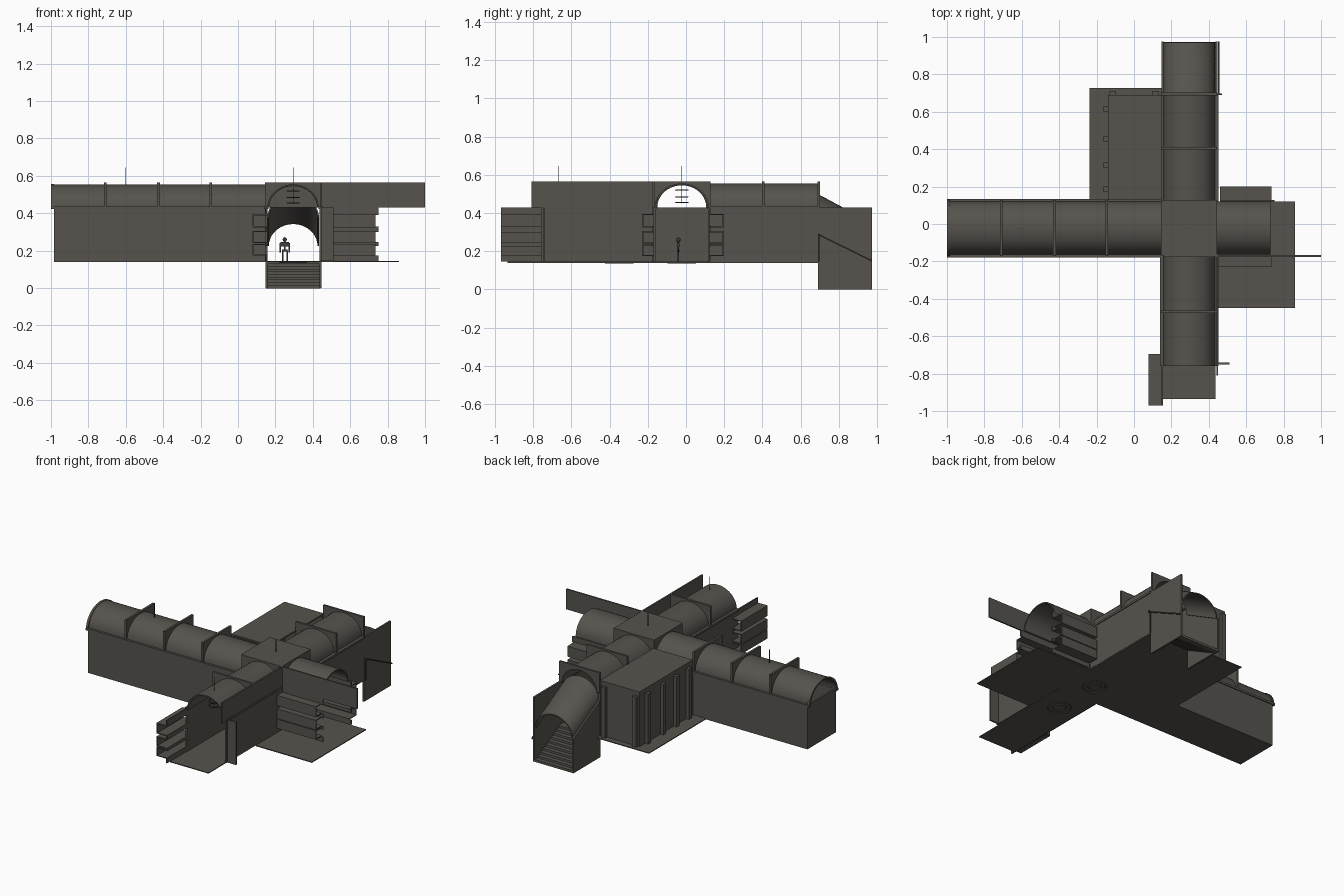
import bpy
from math import cos, sin, pi

cube = bpy.data.objects.get("Cube")
if cube:
    bpy.data.objects.remove(cube, do_unlink=True)


def material(name, rgb):
    m = bpy.data.materials.new(name)
    m.use_nodes = True
    m.diffuse_color = (*rgb, 1)
    m.node_tree.nodes["Principled BSDF"].inputs["Base Color"].default_value = (*rgb, 1)
    return m


STONE = material("dark stone", (0.095, 0.087, 0.076))
IRON = material("dark iron", (0.05, 0.046, 0.042))

FLOOR, SPRING, TOP = 0.145, 0.43, 0.565
NX, EY = 0.295, -0.022        # centre lines of the two corridors
T = 0.012                     # wall thickness


def prism(name, pts, axis, a, b, drop=0, mat=STONE, smooth=False):
    """Sweep a cross-section of (across, z) points along x or y from a to b."""
    n = len(pts)
    verts = []
    for at, dz in ((a, 0), (b, -drop)):
        verts += [(at, u, v + dz) if axis == "x" else (u, at, v + dz) for u, v in pts]
    faces = [tuple(range(n)), tuple(range(2 * n - 1, n - 1, -1))]
    faces += [(i, i + n, (i + 1) % n + n, (i + 1) % n) for i in range(n)]
    mesh = bpy.data.meshes.new(name)
    mesh.from_pydata(verts, [], faces)
    mesh.materials.append(mat)
    ob = bpy.data.objects.new(name, mesh)
    bpy.context.collection.objects.link(ob)
    bpy.ops.object.select_all(action="DESELECT")
    ob.select_set(True)
    bpy.context.view_layer.objects.active = ob
    bpy.ops.object.mode_set(mode="EDIT")
    bpy.ops.mesh.select_all(action="SELECT")
    bpy.ops.mesh.normals_make_consistent(inside=False)
    bpy.ops.object.mode_set(mode="OBJECT")
    if smooth:
        bpy.ops.object.shade_smooth_by_angle()
    return ob


def box(name, x0, x1, y0, y1, z0, z1, mat=STONE):
    return prism(name, [(x0, z0), (x1, z0), (x1, z1), (x0, z1)], "y", y0, y1, mat=mat)


def arch(c, r, h, z=SPRING, n=20):
    return [(c + r * cos(pi * i / n), z + h * sin(pi * i / n)) for i in range(n + 1)]


def vault(name, axis, c, a, b, r=0.138, h=0.125, z=SPRING, drop=0):
    ring = arch(c, r, h, z) + arch(c, r - 0.008, h - 0.008, z)[::-1]
    return prism(name, ring, axis, a, b, drop, smooth=True)


def gable(name, axis, c, at, w=0.15):
    """Square plate with an arched opening."""
    pts = [(c + w, SPRING), (c + w, TOP), (c - w, TOP), (c - w, SPRING)]
    return prism(name, pts + arch(c, 0.128, 0.115)[::-1], axis, at - 0.007, at + 0.007)


# Barrel vaults over the four arms, and the sloping one over the stairs
vault("west_vault", "x", EY, -1, 0.15, r=0.142)
vault("east_vault", "x", EY, 0.44, 0.73, r=0.142)
vault("north_vault", "y", NX, 0.12, 0.69)
vault("south_vault", "y", NX, -0.76, -0.17)
vault("stair_vault", "y", NX, 0.69, 0.97, z=0.375, drop=0.15)

# Arched ribs
for i, x in enumerate((-0.71, -0.425, -0.145)):
    gable(f"west_rib_{i}", "x", EY, x)
for i, y in enumerate((0.405, 0.695, -0.47)):
    gable(f"long_rib_{i}", "y", NX, y)
vault("west_end_moulding", "x", EY, -1, -0.985, r=0.15, h=0.127)

# Crossing: a square roof on four arched faces
box("crossing_roof", 0.147, 0.443, -0.172, 0.128, TOP - 0.008, TOP)
for i, x in enumerate((0.152, 0.438)):
    gable(f"crossing_side_arch_{i}", "x", EY, x)
for i, y in enumerate((-0.165, 0.121)):
    gable(f"crossing_end_arch_{i}", "y", NX, y, 0.148)

# Floors
F0 = FLOOR - 0.006
box("west_floor", -0.985, 0.445, -0.172, 0.128, F0, FLOOR)
box("north_floor", 0.147, 0.445, 0.128, 0.69, F0, FLOOR)
box("south_floor", 0.155, 0.437, -0.935, -0.172, F0, FLOOR)
box("east_floor", 0.445, 0.86, -0.45, 0.12, F0, FLOOR)
box("side_room_floor", -0.237, 0.147, 0.128, 0.728, F0, FLOOR)

# Corridor walls and cornices
for side, y in (("south", -0.172), ("north", 0.116)):
    box(f"west_arm_{side}_wall", -0.985, 0.155, y, y + T, FLOOR, SPRING)
    box(f"west_arm_{side}_cornice", -1, 0.15, y - 0.006, y + T + 0.006, 0.422, 0.436)
box("west_end_wall", -0.985, -0.973, -0.172, 0.128, FLOOR, SPRING)
for side, x in (("west", 0.145), ("east", 0.435)):
    box(f"north_arm_{side}_wall", x, x + T, 0.12, 0.695, FLOOR, SPRING)
    box(f"north_arm_{side}_cornice", x - 0.005, x + T + 0.005, 0.12, 0.69, 0.422, 0.436)
    box(f"south_arm_{side}_wall", x, x + T, -0.76, -0.17, FLOOR, SPRING)
    box(f"south_arm_{side}_cornice", x - 0.005, x + T + 0.005, -0.76, -0.17, 0.422, 0.436)

# Tall upright panels standing above the walls
box("east_upper_panel", 0.16, 1.0, -0.176, -0.166, SPRING, TOP)
box("south_upper_panel", 0.44, 0.45, -0.81, -0.16, SPRING, TOP)
box("south_end_panel", 0.44, 0.51, -0.75, -0.74, FLOOR, SPRING)


# Burial shelves: face boards with open recesses behind them
def shelves(name, axis, a, b, face, back):
    lo, hi = sorted((face, back))
    edge = 0.008 if back > face else -0.008

    def part(label, p, q, u, v, z0, z1):
        u, v = sorted((u, v))
        ends = (p, q, u, v) if axis == "x" else (u, v, p, q)
        box(f"{name}_{label}", *ends, z0, z1)

    for i, (z0, z1) in enumerate(((FLOOR, 0.175), (0.225, 0.245), (0.3, 0.33), (0.39, SPRING))):
        part(f"board_{i}", a, b, face, face + edge, z0, z1)
    for i, (z0, z1) in enumerate(((0.175, 0.235), (0.24, 0.305), (0.325, 0.395))):
        part(f"back_{i}", a, b - 0.015, back, back - edge, z0, z1)
        part(f"base_{i}", a, b - 0.015, lo, hi, z0, z0 + 0.006)
        part(f"lid_{i}", a, b - 0.015, lo, hi, z1 - 0.006, z1)


shelves("east_south_shelves", "x", 0.45, 0.75, -0.168, -0.23)
shelves("east_north_shelves", "x", 0.46, 0.75, 0.12, 0.2)
shelves("south_west_shelves", "y", -0.97, -0.68, 0.155, 0.078)

# Side room with pilasters
ROOF = 0.51
box("side_room_roof", -0.14, 0.15, 0.128, 0.69, ROOF - 0.01, ROOF)
box("side_room_west_wall", -0.14, -0.128, 0.128, 0.69, FLOOR, ROOF)
box("side_room_north_wall", -0.14, 0.147, 0.678, 0.69, FLOOR, ROOF)
for i, y in enumerate((0.17, 0.3, 0.44, 0.6)):
    box(f"room_west_pilaster_{i}", -0.162, -0.13, y, y + 0.03, FLOOR, ROOF - 0.03)
for i, x in enumerate((-0.13, 0.1)):
    box(f"room_north_pilaster_{i}", x, x + 0.03, 0.68, 0.71, FLOOR, ROOF - 0.03)

# Stairs descending to the north, with side walls and a handrail
STEPS = 10
for i in range(STEPS):
    y, z = 0.69 + 0.28 * i / STEPS, FLOOR * (1 - i / STEPS)
    box(f"step_{i}", 0.15, 0.44, y, y + 0.03, z - 0.016, z)
    box(f"riser_{i}", 0.15, 0.44, y + 0.022, y + 0.028, max(z - 0.03, 0), z - 0.004)
box("stair_east_wall", 0.435, 0.447, 0.69, 0.975, 0, SPRING)
prism("stair_west_wall", [(0.69, 0), (0.975, 0), (0.975, 0.23), (0.69, 0.38)], "x", 0.147, 0.159)
prism("handrail", [(0.69, 0.285), (0.69, 0.293), (0.975, 0.153), (0.975, 0.145)], "x", 0.45, 0.458, mat=IRON)
box("handrail_post", 0.45, 0.458, 0.69, 0.698, FLOOR, 0.29, IRON)
for i, y in enumerate((0.695, -0.745)):
    box(f"torch_bracket_{i}", 0.445, 0.47 if i == 0 else 0.51, y - 0.004, y + 0.004, 0.28, 0.29, IRON)

# Hanging lamps on long chains
for i, (x, y) in enumerate(((NX, EY), (NX, -0.67), (-0.6, EY))):
    box(f"lamp_chain_{i}", x - 0.0015, x + 0.0015, y - 0.0015, y + 0.0015, 0.45, 0.645, IRON)
    for z in (0.455, 0.485, 0.52):
        bpy.ops.mesh.primitive_torus_add(location=(x, y, z), major_radius=0.032, minor_radius=0.003,
                                         major_segments=16, minor_segments=6)
        ring = bpy.context.object
        ring.name = f"lamp_ring_{i}"
        ring.data.materials.append(IRON)

# Round floor inlays
for i, y in enumerate((EY, -0.35)):
    for r in (0.07, 0.04):
        bpy.ops.mesh.primitive_torus_add(location=(NX, y, F0), major_radius=r, minor_radius=0.005,
                                         major_segments=20, minor_segments=6)
        bpy.context.object.name = f"floor_inlay_{i}"
        bpy.context.object.data.materials.append(STONE)

# Standing figure in the crossing
fx, fy = 0.25, -0.04
for side, s in (("right", -1), ("left", 1)):
    x = fx + s * 0.012
    box(f"figure_{side}_leg", x - 0.004, x + 0.004, fy - 0.004, fy + 0.004, FLOOR, 0.2, IRON)
    x = fx + s * 0.024
    box(f"figure_{side}_arm", x - 0.003, x + 0.003, fy - 0.003, fy + 0.003, 0.19, 0.242, IRON)
box("figure_hips", fx - 0.015, fx + 0.015, fy - 0.006, fy + 0.006, 0.196, 0.206, IRON)
box("figure_spine", fx - 0.004, fx + 0.004, fy - 0.004, fy + 0.004, 0.2, 0.25, IRON)
box("figure_chest", fx - 0.024, fx + 0.024, fy - 0.007, fy + 0.007, 0.222, 0.245, IRON)
bpy.ops.mesh.primitive_uv_sphere_add(segments=10, ring_count=6, radius=0.012, location=(fx, fy, 0.26))
bpy.context.object.name = "figure_head"
bpy.context.object.data.materials.append(IRON)
